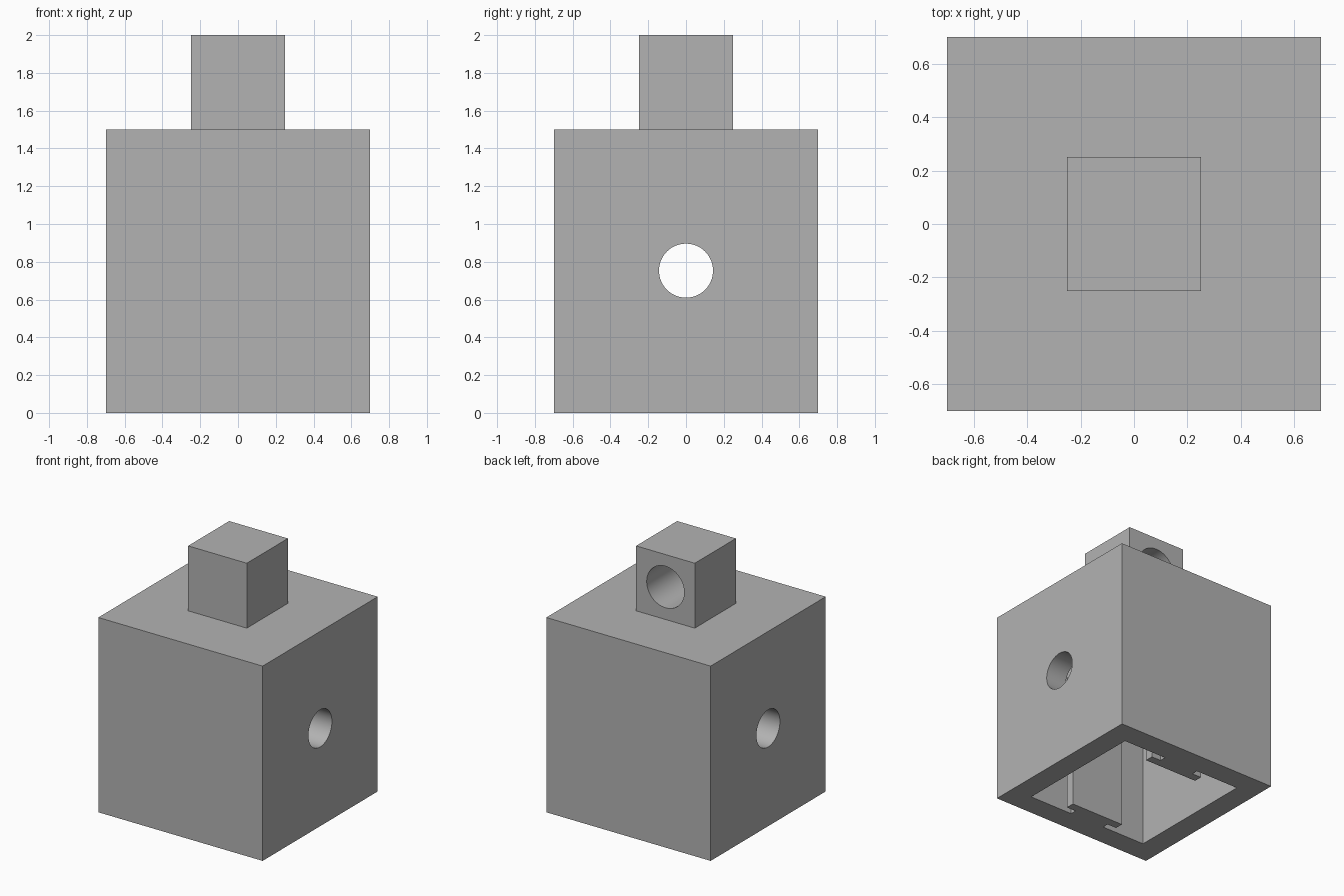
import bpy, bmesh, math
from mathutils import Matrix

if "Cube" in bpy.data.objects:
    bpy.data.objects.remove(bpy.data.objects["Cube"])

grey = bpy.data.materials.new("plain grey")
grey.diffuse_color = (0.45, 0.45, 0.45, 1)
grey.use_nodes = True
grey.node_tree.nodes["Principled BSDF"].inputs["Base Color"].default_value = grey.diffuse_color


def make_object(name, bm):
    bmesh.ops.recalc_face_normals(bm, faces=bm.faces)
    mesh = bpy.data.meshes.new(name)
    bm.to_mesh(mesh)
    bm.free()
    mesh.materials.append(grey)
    obj = bpy.data.objects.new(name, mesh)
    bpy.context.collection.objects.link(obj)
    return obj


def prism(name, outline, z0, z1):
    """Extrude a flat outline upward from z0 to z1."""
    bm = bmesh.new()
    face = bm.faces.new([bm.verts.new((x, y, z0)) for x, y in outline])
    ext = bmesh.ops.extrude_face_region(bm, geom=[face])
    top = [v for v in ext["geom"] if isinstance(v, bmesh.types.BMVert)]
    bmesh.ops.translate(bm, verts=top, vec=(0, 0, z1 - z0))
    return make_object(name, bm)


def box(name, half, z0, z1):
    return prism(name, [(-half, -half), (half, -half), (half, half), (-half, half)], z0, z1)


def rod(name, radius, length, axis, centre):
    bm = bmesh.new()
    turn = Matrix.Rotation(math.pi / 2, 4, "Y" if axis == "x" else "X")
    bmesh.ops.create_cone(bm, cap_ends=True, segments=64, radius1=radius, radius2=radius,
                          depth=length, matrix=Matrix.Translation(centre) @ turn)
    return make_object(name, bm)


def cut(obj, cutter):
    mod = obj.modifiers.new("cut", "BOOLEAN")
    mod.operation, mod.solver, mod.object = "DIFFERENCE", "EXACT", cutter
    bpy.context.view_layer.objects.active = obj
    bpy.ops.object.modifier_apply(modifier=mod.name)
    bpy.data.objects.remove(cutter)


def smooth(obj):
    bpy.ops.object.select_all(action="DESELECT")
    obj.select_set(True)
    bpy.context.view_layer.objects.active = obj
    bpy.ops.object.shade_smooth_by_angle(angle=math.radians(30))


# Hollow body: the cavity outline leaves a T-shaped rail on the front and back walls
wall, stem, cap = 0.525, 0.15, 0.23
neck, lip = 0.475, 0.41
half_rail = [(wall, wall), (stem, wall), (stem, neck), (cap, neck), (cap, lip)]
back = half_rail + [(-x, y) for x, y in reversed(half_rail)]
outline = back + [(-x, -y) for x, y in back]
body = box("body", 0.70, 0, 1.5)
cut(body, prism("cavity_cutter", outline, -0.1, 1.325))

# Round hole through both side walls
cut(body, rod("side_hole_cutter", 0.143, 2.0, "x", (0, 0, 0.753)))
smooth(body)

# Square knob on top with a blind hole in its back
knob = box("knob", 0.25, 1.5, 2.0)
cut(knob, rod("knob_hole_cutter", 0.16, 0.8, "y", (0, 0.25, 1.75)))
smooth(knob)
